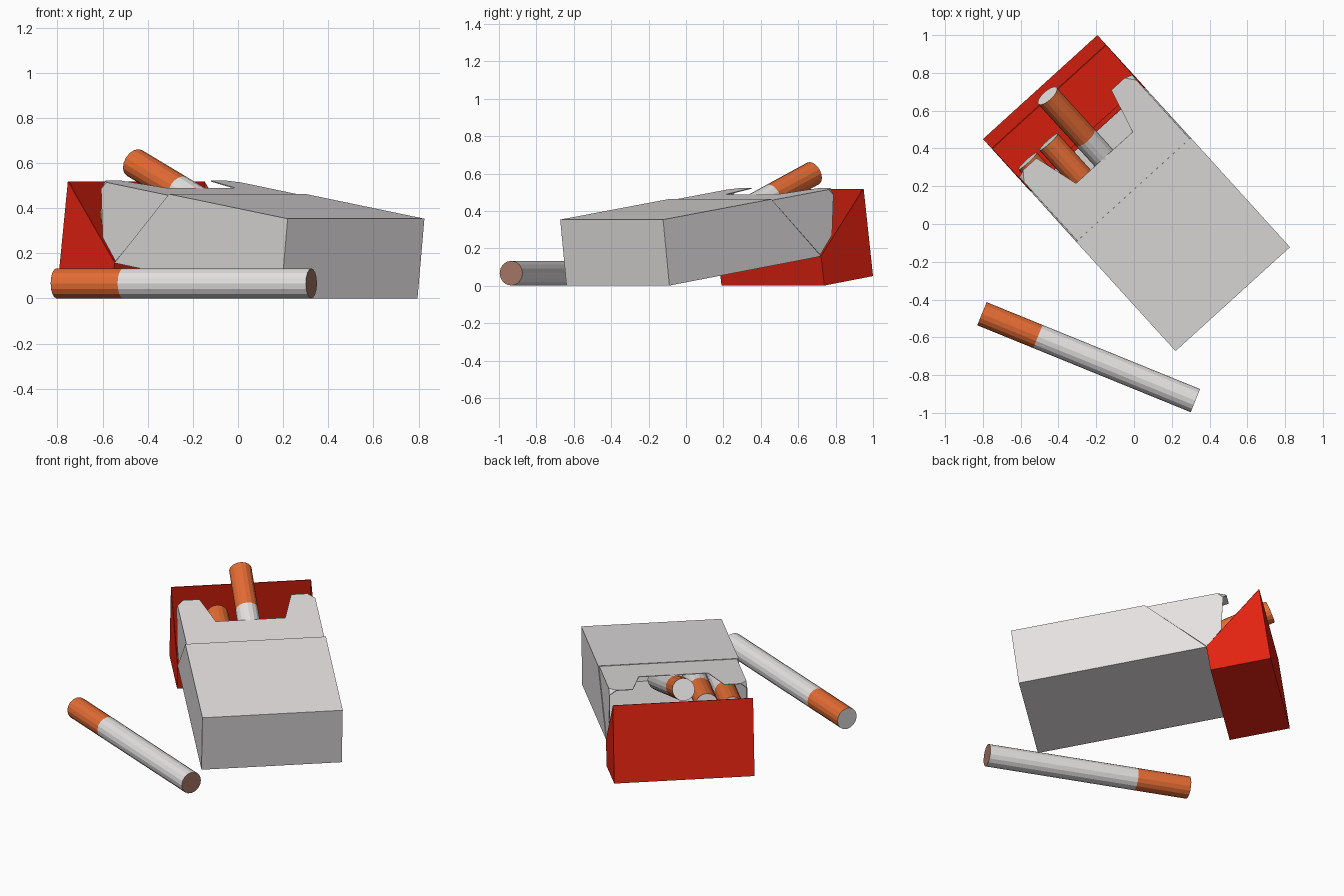
import bpy, bmesh, math
from mathutils import Vector

if "Cube" in bpy.data.objects:
    bpy.data.objects.remove(bpy.data.objects["Cube"])

def material(name, rgb):
    m = bpy.data.materials.new(name)
    m.diffuse_color = (*rgb, 1)
    m.use_nodes = True
    m.node_tree.nodes["Principled BSDF"].inputs["Base Color"].default_value = m.diffuse_color
    return m

WHITE = material("white_card", (0.78, 0.75, 0.75))
RED = material("red_card", (0.76, 0.016, 0.005))
ORANGE = material("orange_filter", (0.78, 0.15, 0.035))
BROWN = material("brown_tobacco", (0.37, 0.18, 0.13))

# Pack frame: u runs along the pack, v across it, z is up
LONG = Vector((-0.672, 0.740, 0))
WIDE = Vector((0.740, 0.672, 0))
CORNER = Vector((0.22, -0.67, 0))
W = 0.815

def P(u, v, z):
    return CORNER + LONG * u + WIDE * v + Vector((0, 0, z))

def finish(name, bm, mats, thickness=0):
    bmesh.ops.remove_doubles(bm, verts=bm.verts, dist=1e-5)
    bmesh.ops.recalc_face_normals(bm, faces=bm.faces)
    me = bpy.data.meshes.new(name)
    bm.to_mesh(me)
    bm.free()
    for m in mats:
        me.materials.append(m)
    ob = bpy.data.objects.new(name, me)
    bpy.context.collection.objects.link(ob)
    if thickness:
        s = ob.modifiers.new("card", 'SOLIDIFY')
        s.thickness, s.offset = thickness, 0
    return ob

def panels(name, polys, mat, thickness):
    bm = bmesh.new()
    for poly in polys:
        bm.faces.new([bm.verts.new(P(*p)) for p in poly])
    return finish(name, bm, [mat], thickness)

def open_box(name, profile, mat):
    """Side profile extruded across the pack; the last edge stays open."""
    polys = [[(u, v, z) for u, z in profile] for v in (0, W)]
    for a, b in zip(profile, profile[1:]):
        polys.append([(a[0], 0, a[1]), (b[0], 0, b[1]), (b[0], W, b[1]), (a[0], W, a[1])])
    return panels(name, polys, mat, 0.006)

# Box body and the flipped-back lid share the hinge line
open_box("pack_body", [(1.14, 0.16), (0.045, 0.003), (0, 0.352), (0.78, 0.461)], WHITE)
open_box("pack_lid", [(1.14, 0.16), (1.165, 0.003), (1.513, 0.053), (1.445, 0.518)], RED)

# Inner collar: notched front and two side flaps, with cut corners
def zf(u):
    return 0.345 + 0.14 * u

E = 0.007
half = [(0.7, E), (1.2, E), (1.25, 0.045), (1.25, 0.14), (1.01, 0.205)]
outline = half + [(u, W - v) for u, v in reversed(half)]
collar = [[(u, v, zf(u)) for u, v in outline]]
for v, inner in ((E, 0.045), (W - E, W - 0.045)):
    collar.append([(0.7, v, zf(0.7)), (1.2, v, zf(1.2)), (1.235, v, 0.485),
                   (1.225, v, 0.27), (1.14, v, 0.165), (0.7, v, 0.11)])
    collar.append([(1.2, v, zf(1.2)), (1.25, inner, zf(1.25)), (1.235, v, 0.485)])
panels("inner_collar", collar, WHITE, 0.004)

# Cigarettes: filter tip at the start, tobacco at the far end
def cigarette(name, tip, direction, length=1.22, filt=0.32, r=0.066, n=16):
    d = direction.normalized()
    side = d.cross(Vector((0, 0, 1))).normalized()
    up = side.cross(d)
    bm = bmesh.new()
    rings = []
    for t in (0, filt, length):
        rings.append([bm.verts.new(tip + d * t + r * (side * math.cos(a) + up * math.sin(a)))
                      for a in (2 * math.pi * i / n for i in range(n))])
    for k in range(2):
        for i in range(n):
            j = (i + 1) % n
            f = bm.faces.new((rings[k][i], rings[k][j], rings[k + 1][j], rings[k + 1][i]))
            f.material_index = 1 - k
    bm.faces.new(rings[0]).material_index = 0
    bm.faces.new(rings[2]).material_index = 2
    finish(name, bm, [WHITE, ORANGE, BROWN])

cigarette("loose_cigarette", Vector((-0.805, -0.475, 0.067)), Vector((0.926, -0.377, 0)))

def pitched(deg):
    a = math.radians(deg)
    return -LONG * math.cos(a) - Vector((0, 0, math.sin(a)))

cigarette("raised_cigarette", P(1.455, 0.405, 0.6), pitched(22))
cigarette("packed_cigarette_1", P(1.27, 0.245, 0.41), pitched(8.1))
cigarette("packed_cigarette_2", P(1.27, 0.095, 0.38), pitched(8.1))
